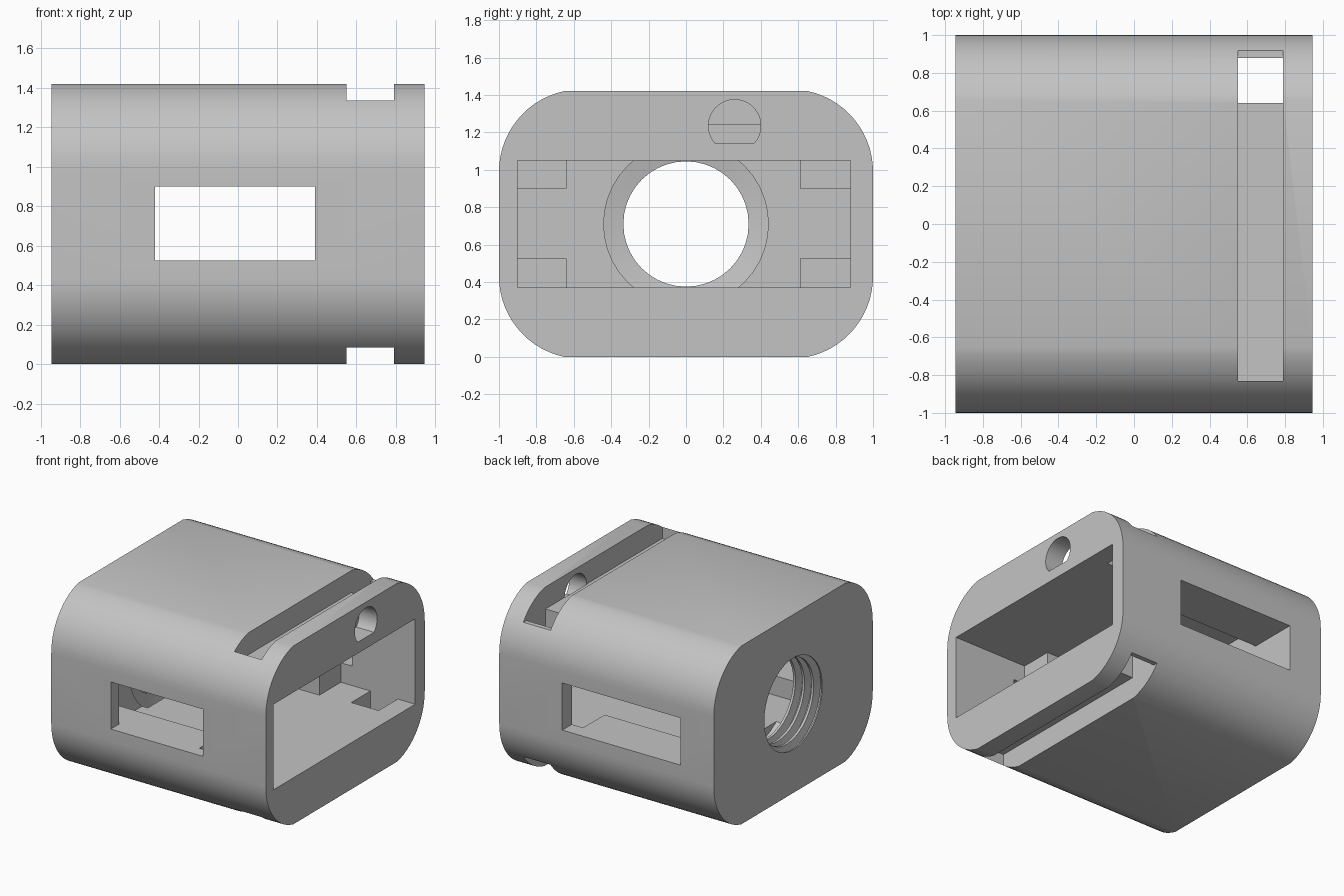
import bpy, bmesh, math
from mathutils import Matrix

cube = bpy.data.objects.get("Cube")
if cube:
    bpy.data.objects.remove(cube, do_unlink=True)

LENGTH, HEIGHT = 1.89, 1.42
MID = HEIGHT / 2

grey = bpy.data.materials.new("light_grey")
grey.use_nodes = True
colour = (0.55, 0.55, 0.55, 1)
grey.diffuse_color = colour
grey.node_tree.nodes["Principled BSDF"].inputs["Base Color"].default_value = colour


def finish(name, bm):
    bmesh.ops.recalc_face_normals(bm, faces=bm.faces)
    mesh = bpy.data.meshes.new(name)
    bm.to_mesh(mesh)
    bm.free()
    mesh.materials.append(grey)
    obj = bpy.data.objects.new(name, mesh)
    bpy.context.collection.objects.link(obj)
    return obj


def prism(name, outline, x0, x1):
    """Extrude a (y, z) outline along x."""
    bm = bmesh.new()
    face = bm.faces.new([bm.verts.new((x0, y, z)) for y, z in outline])
    ext = bmesh.ops.extrude_face_region(bm, geom=[face])["geom"]
    verts = [v for v in ext if isinstance(v, bmesh.types.BMVert)]
    bmesh.ops.translate(bm, verts=verts, vec=(x1 - x0, 0, 0))
    return finish(name, bm)


def box(name, x, y, z):
    return prism(name, [(y[0], z[0]), (y[1], z[0]), (y[1], z[1]), (y[0], z[1])], *x)


def lathe(name, profile, steps):
    """Revolve (x, radius) points round the bore axis."""
    bm = bmesh.new()
    rings = [[bm.verts.new((x, r * math.cos(a), MID + r * math.sin(a)))
              for a in [math.tau * i / steps for i in range(steps)]] for x, r in profile]
    for a, b in zip(rings, rings[1:]):
        for i in range(steps):
            j = (i + 1) % steps
            bm.faces.new((a[i], a[j], b[j], b[i]))
    bm.faces.new(rings[0])
    bm.faces.new(rings[-1])
    return finish(name, bm)


# Rounded housing: large side arcs meeting the flat top and bottom at a slight angle
R, CY, CZ = 0.44, 0.56, 0.28
start = math.asin((MID - CZ) / R)
quarter = [(CY + R * math.cos(start * i / 14), CZ + R * math.sin(start * i / 14)) for i in range(15)]
half = [(y, -z) for y, z in reversed(quarter)] + quarter
outline = half + [(-y, -z) for y, z in half]
housing = prism("housing", [(y, z + MID) for y, z in outline], -LENGTH / 2, LENGTH / 2)

cutters = []

# Cavity: wide mouth, then a narrower core with side pockets between corner rails
cutters.append(box("mouth", (0.29, 1.2), (-0.9, 0.88), (0.37, 1.05)))
cutters.append(box("core", (-0.65, 0.4), (-0.64, 0.61), (0.37, 1.05)))
cutters.append(box("side_pocket", (-0.65, 0.4), (-0.9, 0.88), (0.525, 0.9)))

# Side windows
cutters.append(box("front_window", (-0.42, 0.39), (-1.2, -0.8), (0.525, 0.9)))
cutters.append(box("back_window", (-0.65, 0.39), (0.8, 1.2), (0.525, 0.9)))

# Strap grooves above and below, joined by a shaft on one side
slot = (0.55, 0.79)
cutters.append(box("top_groove", slot, (-0.83, 0.92), (1.245, 1.6)))
cutters.append(box("bottom_groove", slot, (-0.83, 0.92), (-0.2, 0.175)))
cutters.append(box("strap_shaft", slot, (0.64, 0.88), (-0.1, 1.5)))

# Flat-bottomed round hole through the end plate
a0 = math.asin(-0.095 / 0.14)
sweep = math.pi - 2 * a0
hole = [(0.26 + 0.14 * math.cos(a0 + sweep * i / 28), 1.235 + 0.14 * math.sin(a0 + sweep * i / 28))
        for i in range(29)]
cutters.append(prism("end_hole", hole, 0.788, 1.2))

# Ridged round bore in the other end
profile = [(-0.6, 0.44), (-0.69, 0.44)]
for i in range(3):
    x = -0.71 - i * 0.08
    profile += [(x, 0.335), (x - 0.02, 0.335), (x - 0.035, 0.4), (x - 0.05, 0.4)]
profile += [(-0.935, 0.365), (-1.1, 0.365)]
cutters.append(lathe("bore", profile, 40))

# Carve the housing
bpy.context.view_layer.objects.active = housing
for cutter in cutters:
    cutter.hide_render = True
    mod = housing.modifiers.new(cutter.name, "BOOLEAN")
    mod.operation = "DIFFERENCE"
    mod.solver = "EXACT"
    mod.object = cutter
    bpy.ops.object.modifier_apply(modifier=mod.name)
    bpy.data.objects.remove(cutter, do_unlink=True)

bpy.ops.object.select_all(action="DESELECT")
housing.select_set(True)
bpy.ops.object.shade_smooth_by_angle(angle=math.radians(20))
